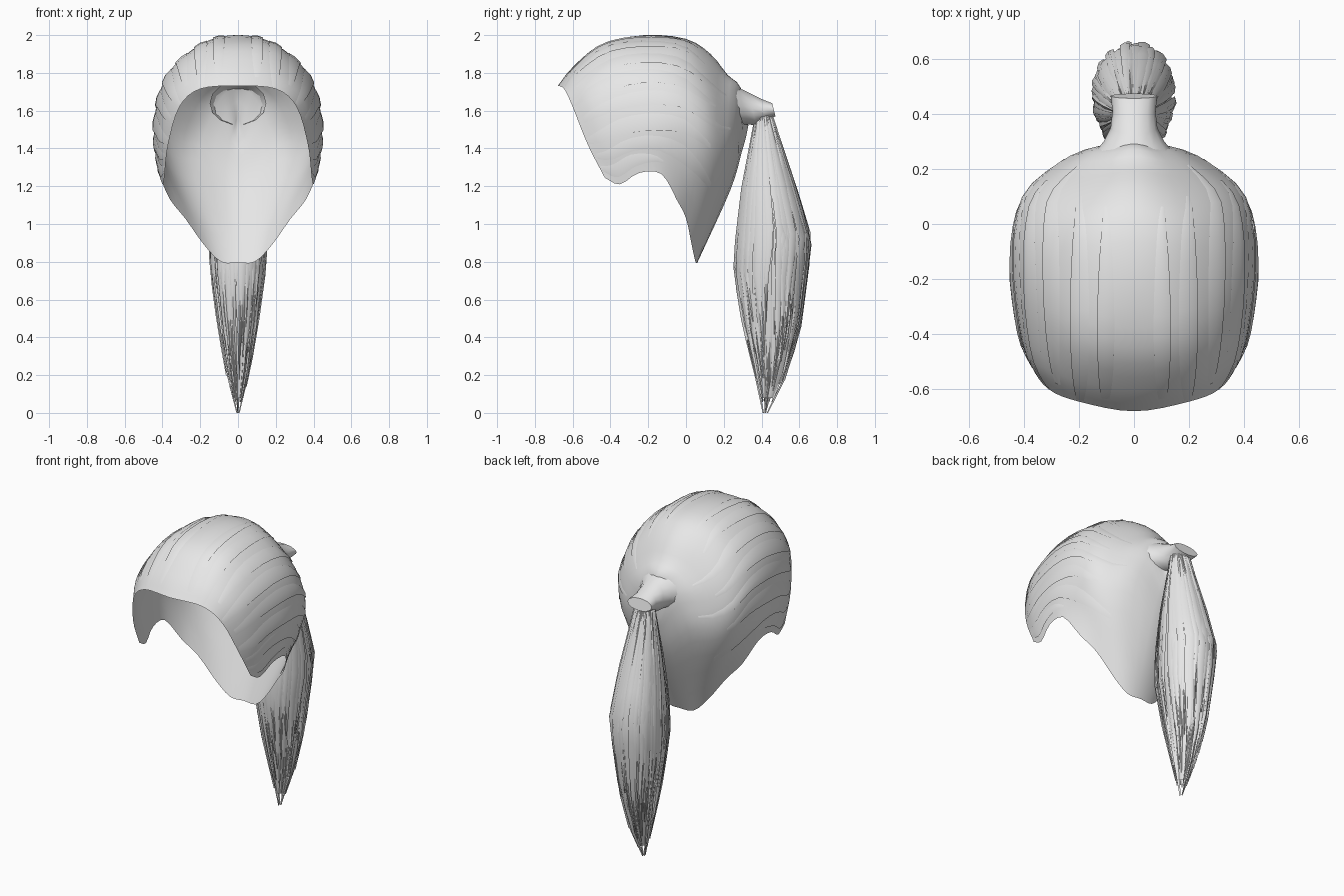
import bpy, math, random
from mathutils import Vector

if "Cube" in bpy.data.objects:
    bpy.data.objects.remove(bpy.data.objects["Cube"])

random.seed(4)
hair = bpy.data.materials.new("grey_hair")
hair.diffuse_color = (0.8, 0.8, 0.8, 1)
hair.use_nodes = True
hair.node_tree.nodes["Principled BSDF"].inputs["Base Color"].default_value = hair.diffuse_color


def make(name, verts, faces, mirror=False):
    me = bpy.data.meshes.new(name)
    me.from_pydata([tuple(v) for v in verts], [], faces)
    me.materials.append(hair)
    ob = bpy.data.objects.new(name, me)
    bpy.context.collection.objects.link(ob)
    if mirror:
        m = ob.modifiers.new("mirror", 'MIRROR')
        m.use_clip = True
        m.merge_threshold = 0.0005
    bpy.ops.object.select_all(action='DESELECT')
    ob.select_set(True)
    bpy.context.view_layer.objects.active = ob
    bpy.ops.object.shade_smooth_by_angle(angle=math.radians(50))
    return ob


def grid_faces(rows, cols, start=0, wrap=False):
    out = []
    for i in range(rows - 1):
        for j in range(cols if wrap else cols - 1):
            k = (j + 1) % cols
            a, b = start + i * cols, start + (i + 1) * cols
            out.append((a + j, a + k, b + k, b + j))
    return out


# Half ribs of the cap, from hairline to nape: crown point down to lower edge
RIBS = [
    [(0, -.68, 1.73), (.2, -.645, 1.715), (.31, -.60, 1.62), (.37, -.52, 1.42), (.39, -.43, 1.245)],
    [(0, -.60, 1.83), (.2, -.57, 1.81), (.35, -.51, 1.69), (.41, -.43, 1.45), (.40, -.35, 1.21)],
    [(0, -.45, 1.95), (.2, -.42, 1.92), (.37, -.37, 1.75), (.43, -.32, 1.5), (.42, -.25, 1.27)],
    [(0, -.22, 2.0), (.2, -.22, 1.95), (.38, -.20, 1.78), (.445, -.17, 1.52), (.42, -.13, 1.265)],
    [(0, 0, 1.98), (.2, -.02, 1.93), (.38, -.03, 1.75), (.435, -.02, 1.5), (.36, -.05, 1.13)],
    [(0, .13, 1.90), (.2, .10, 1.84), (.36, .10, 1.66), (.40, .09, 1.42), (.28, 0, 1.03)],
    [(0, .22, 1.79), (.14, .20, 1.75), (.28, .19, 1.6), (.32, .17, 1.35), (.18, .03, .89)],
    [(0, .29, 1.72), (.07, .28, 1.69), (.14, .28, 1.57), (.20, .235, 1.33), (.09, .05, .8)],
    [(0, .33, 1.52), (0, .315, 1.45), (0, .295, 1.38), (0, .235, 1.18), (0, .06, .795)],
]
RIBS = [[Vector(p) for p in rib] for rib in RIBS]


def flip(p):
    return Vector((-p.x, p.y, p.z))


def spline(pts, t, mirror_start, mirror_end):
    i = min(int(t), len(pts) - 2)
    f = t - i
    b, c = pts[i], pts[i + 1]
    a = pts[i - 1] if i else (flip(c) if mirror_start else b * 2 - c)
    if i + 2 < len(pts):
        d = pts[i + 2]
    else:
        d = flip(b) if mirror_end else c * 2 - b
    return 0.5 * (2 * b + (c - a) * f + (2 * a - 5 * b + 4 * c - d) * f * f
                  + (3 * b - a - 3 * c + d) * f ** 3)


def cap_point(u, v, lift=0.0):
    def at(uu, vv):
        return spline([spline(r, vv, True, False) for r in RIBS], uu, False, True)
    p = at(u, v)
    if lift:
        e = 0.02
        du = at(min(u + e, 8), v) - at(max(u - e, 0), v)
        dv = at(u, min(v + e, 4)) - at(u, max(v - e, 0))
        p = p + dv.cross(du).normalized() * lift
    p.x = max(p.x, 0)
    return p


# Cap: thin open shell over the head
NU, NV = 25, 17
verts = [cap_point(8 * i / (NU - 1), 4 * j / (NV - 1)) for i in range(NU) for j in range(NV)]
make("hair_cap", verts, grid_faces(NU, NV), True)

# Combed locks: slightly raised strips running back to the gather
verts, faces = [], []
for v0, wid, u0, u1 in [(.35, .3, .5, 4.5), (.8, .35, .1, 5.0), (1.35, .3, .6, 6.2),
                        (1.8, .35, .1, 5.6), (2.3, .3, .3, 6.5), (2.75, .35, .1, 5.4),
                        (3.2, .3, .2, 6.0), (3.55, .3, .1, 3.2)]:
    start, n = len(verts), 13
    for i in range(n):
        f = i / (n - 1)
        u = u0 + (u1 - u0) * f
        half = 0.5 * wid * (0.15 + 0.85 * math.sin(math.pi * (0.12 + 0.86 * f)))
        lift = 0.002 + 0.007 * math.sin(math.pi * f)
        for k, l in ((-1, 0.3), (0, 1), (1, 0.8)):
            verts.append(cap_point(u, v0 + wid / 2 + k * half, lift * l))
    faces += grid_faces(n, 3, start)
make("combed_locks", verts, faces, True)

# Gather: tapering neck of hair between the cap and the tail
verts, N = [], 14
for y, z, rx, rz in [(.24, 1.64, .15, .115), (.29, 1.625, .11, .10), (.34, 1.61, .085, .09),
                     (.40, 1.605, .078, .06), (.455, 1.605, .085, .035)]:
    for k in range(N):
        a = 2 * math.pi * k / N
        verts.append((rx * math.cos(a), y - 0.25 * rz * math.sin(a) + .01, z + rz * math.sin(a)))
faces = [f[::-1] for f in grid_faces(5, N, 0, True)]
faces.append(tuple(range(4 * N, 5 * N))[::-1])
make("gathered_neck", verts, faces)

# Tail outline: height, centre y, half width, half depth
TAIL = [(1.61, .41, .06, .04), (1.4, .425, .095, .095), (1.2, .44, .13, .15),
        (.92, .465, .16, .21), (.75, .45, .15, .205), (.45, .455, .11, .16),
        (.2, .45, .065, .09), (0, .42, .01, .015)]


def tail_section(z):
    for p, q in zip(TAIL, TAIL[1:]):
        if z >= q[0]:
            f = (p[0] - z) / (p[0] - q[0])
            return [p[i] + (q[i] - p[i]) * f for i in (1, 2, 3)]
    return TAIL[-1][1:]


def tail_point(a, r, z):
    yc, rx, ry = tail_section(z)
    return Vector((rx * r * math.cos(a), yc + ry * r * math.sin(a), z))


# Tail core: solid body under the loose strands
levels = [1.61, 1.4, 1.2, .92, .75, .45, .25, .08]
verts = [tail_point(2 * math.pi * k / 16, .86 if k % 2 else .78, z) for z in levels for k in range(16)]
faces = [f[::-1] for f in grid_faces(len(levels), 16, 0, True)]
make("tail_core", verts, faces)

# Tail strands: tapered ribbons wrapped round the core
verts, faces = [], []
for s in range(110):
    a0 = 2 * math.pi * s / 110 * 3 + random.uniform(-.05, .05)
    r = random.uniform(.86, 1.0)
    end = 0.0 if s % 9 == 0 else random.uniform(.05, .5)
    width = random.uniform(.025, .05)
    twist = random.uniform(-.12, .12)
    start, n = len(verts), 10
    for i in range(n):
        f = i / (n - 1)
        z = 1.61 + (end - 1.61) * f
        a = a0 + twist * math.sin(math.pi * f)
        p = tail_point(a, r, z)
        w = width * 0.5 * max(0.06, math.sin(math.pi * (0.1 + 0.9 * f)))
        side = Vector((-math.sin(a), math.cos(a), 0))
        out = Vector((math.cos(a), math.sin(a), 0))
        verts += [p - side * w - out * .006, p, p + side * w - out * .006]
    faces += [f[::-1] for f in grid_faces(n, 3, start)]
make("tail_strands", verts, faces)
